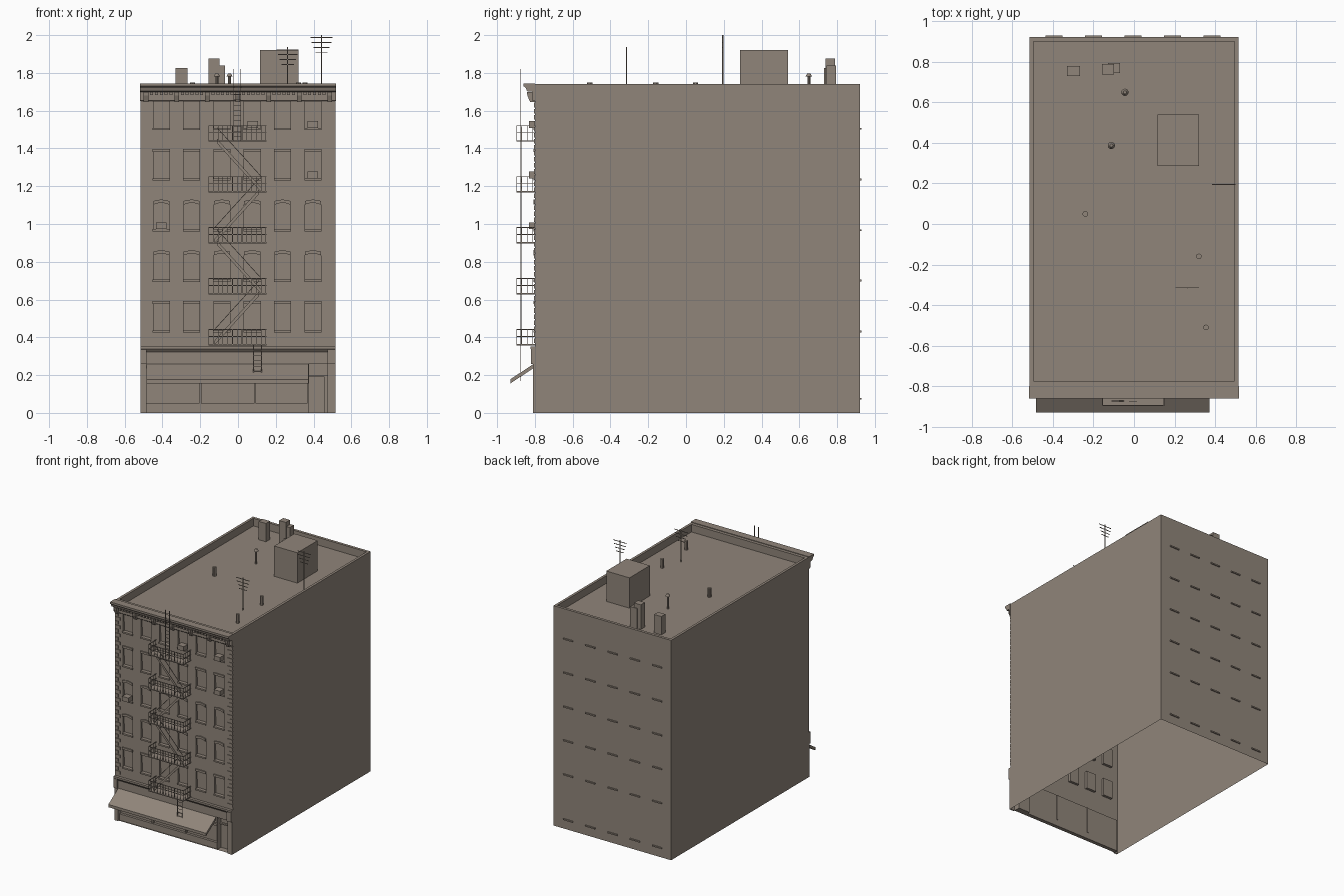
import bpy, bmesh, math
from mathutils import Vector, Matrix

if "Cube" in bpy.data.objects:
    bpy.data.objects.remove(bpy.data.objects["Cube"])

stone = bpy.data.materials.new("warm_grey_brown")
stone.diffuse_color = (0.28, 0.235, 0.195, 1)
stone.use_nodes = True
stone.node_tree.nodes["Principled BSDF"].inputs["Base Color"].default_value = stone.diffuse_color

W, YF, YB, TOP, ROOF = 0.515, -0.80, 0.922, 1.74, 1.68
COLS = [-0.406 + 0.1605 * i for i in range(6)]
SILLS = [0.437 + 0.268 * i for i in range(5)]
WIN_W, WIN_H = 0.085, 0.143


class Part:
    """Collects simple solids into one named mesh."""
    def __init__(self, name):
        self.name, self.bm = name, bmesh.new()

    def quad(self, *pts):
        self.bm.faces.new([self.bm.verts.new(p) for p in pts])

    def box(self, x0, x1, y0, y1, z0, z1):
        m = Matrix.Translation(((x0 + x1) / 2, (y0 + y1) / 2, (z0 + z1) / 2)) @ \
            Matrix.Diagonal((x1 - x0, y1 - y0, z1 - z0, 1))
        bmesh.ops.create_cube(self.bm, size=1, matrix=m)

    def prism(self, pts, offset):
        """Closed polygon of 3D points swept by offset."""
        f = self.bm.faces.new([self.bm.verts.new(p) for p in pts])
        new = bmesh.ops.extrude_face_region(self.bm, geom=[f], use_keep_orig=True)["geom"]
        vs = [v for v in new if isinstance(v, bmesh.types.BMVert)]
        bmesh.ops.translate(self.bm, verts=vs, vec=offset)

    def cyl(self, x, y, z0, z1, r, r2=None, n=10):
        bmesh.ops.create_cone(self.bm, cap_ends=True, segments=n, radius1=r,
                              radius2=r if r2 is None else r2, depth=z1 - z0,
                              matrix=Matrix.Translation((x, y, (z0 + z1) / 2)))

    def done(self, recalc=True):
        bmesh.ops.remove_doubles(self.bm, verts=self.bm.verts, dist=1e-5)
        if recalc:
            bmesh.ops.recalc_face_normals(self.bm, faces=self.bm.faces)
        me = bpy.data.meshes.new(self.name)
        self.bm.to_mesh(me)
        self.bm.free()
        me.materials.append(stone)
        ob = bpy.data.objects.new(self.name, me)
        bpy.context.collection.objects.link(ob)
        return ob


# Side and back walls, parapet and sunken roof (open underneath)
p = Part("building_shell")
outer = [(-W, YF), (W, YF), (W, YB), (-W, YB)]
inner = [(-0.495, -0.775), (0.495, -0.775), (0.495, 0.9), (-0.495, 0.9)]
for i in range(4):
    a, b, c, d = outer[i], outer[(i + 1) % 4], inner[(i + 1) % 4], inner[i]
    if i:
        p.quad((*a, 0), (*b, 0), (*b, TOP), (*a, TOP))
    p.quad((*a, TOP), (*b, TOP), (*c, TOP), (*d, TOP))
    p.quad((*d, TOP), (*c, TOP), (*c, ROOF), (*d, ROOF))
p.quad(*[(*q, ROOF) for q in inner])
p.done()

# Front wall with recessed windows
p = Part("front_wall")
xs = [-W] + [c + s * WIN_W / 2 for c in COLS for s in (-1, 1)] + [W]
zs = [0.26] + [z + h for z in SILLS for h in (0, WIN_H)] + [TOP]
D = YF + 0.02


def recess(part, x0, x1, z0, z1, d):
    c = [(x0, z0), (x1, z0), (x1, z1), (x0, z1)]
    part.quad(*[(x, d, z) for x, z in c])
    for k in range(4):
        (ax, az), (bx, bz) = c[k], c[(k + 1) % 4]
        part.quad((ax, YF, az), (bx, YF, bz), (bx, d, bz), (ax, d, az))


for i in range(len(xs) - 1):
    for j in range(len(zs) - 1):
        x0, x1, z0, z1 = xs[i], xs[i + 1], zs[j], zs[j + 1]
        if i % 2 and j % 2:
            recess(p, x0, x1, z0, z1, D)
        else:
            p.quad((x0, YF, z0), (x1, YF, z0), (x1, YF, z1), (x0, YF, z1))
# ground floor: piers and recessed shop opening
for x0, x1 in ((-W, -0.485), (0.475, W)):
    p.quad((x0, YF, 0), (x1, YF, 0), (x1, YF, 0.26), (x0, YF, 0.26))
recess(p, -0.485, 0.375, 0, 0.26, YF + 0.03)
recess(p, 0.375, 0.475, 0, 0.26, YF + 0.05)
p.done()

# Window sashes, sills and lintels (arched on the second and third rows)
p = Part("window_trim")
for r, z in enumerate(SILLS):
    for c in COLS:
        h = WIN_W / 2
        p.box(c - h, c + h, D - 0.006, D, z + 0.07, z + WIN_H)
        p.box(c - h - 0.003, c + h + 0.003, YF - 0.008, YF, z - 0.012, z)
        t = z + WIN_H
        if r in (1, 2):
            arc = [(c - h + WIN_W * k / 6, YF, t - 0.014 + 0.01 * math.sin(math.pi * k / 6))
                   for k in range(7)]
            p.prism(arc + [(c + h, YF, t + 0.006), (c, YF, t + 0.014), (c - h, YF, t + 0.006)],
                    (0, -0.008, 0))
        else:
            p.box(c - h - 0.003, c + h + 0.003, YF - 0.008, YF, t - 0.004, t + 0.013)
p.done()

# Alternating corner blocks
p = Part("corner_blocks")
for k in range(40):
    z, w = 0.37 + k * 0.032, (0.045, 0.028)[k % 2]
    for s in (-1, 1):
        p.box(*sorted((s * W, s * (W - w))), YF - 0.005, YF, z, z + 0.024)
p.done()

# Window air conditioners
p = Part("air_conditioners")
for c, r in ((0.078, 4), (0.396, 4), (0.396, 3), (-0.406, 2)):
    p.box(c - 0.027, c + 0.027, YF - 0.03, D, SILLS[r], SILLS[r] + 0.036)
p.done()

# Roof cornice: stepped profile, brackets and dentils
p = Part("cornice")
prof = [(YF, 1.745), (-0.86, 1.745), (-0.86, 1.73), (-0.848, 1.72), (-0.842, 1.703),
        (-0.815, 1.70), (-0.815, 1.655), (-0.81, 1.65), (YF, 1.65)]
p.prism([(-0.518, y, z) for y, z in prof], (1.036, 0, 0))
for i in range(7):
    x = -0.487 + i * 0.1622
    p.prism([(x - 0.012, y, z) for y, z in
             ((YF, 1.70), (-0.842, 1.70), (-0.84, 1.68), (-0.825, 1.645), (YF, 1.645))],
            (0.024, 0, 0))
    if i < 6:
        for k in range(5):
            d = x + 0.03 + k * 0.0255
            p.box(d - 0.008, d + 0.008, -0.832, YF, 1.683, 1.70)
p.done()

# Shop front: fascia, moulding, piers, base panel and door frame
p = Part("shop_front")
p.prism([(-W, y, z) for y, z in
         ((YF, 0.352), (-0.822, 0.352), (-0.822, 0.338), (-0.808, 0.322), (-0.808, 0.26), (YF, 0.26))],
        (2 * W, 0, 0))
for x0, x1 in ((-W, -0.485), (0.475, W)):
    p.box(x0, x1, -0.81, YF, 0, 0.26)
    p.box(x0, x1, -0.82, YF, 0.26, 0.335)
p.box(-0.485, 0.375, -0.79, -0.77, 0, 0.05)
p.box(-0.485, 0.375, -0.785, -0.77, 0.178, 0.195)
for x in (-0.2, 0.09, 0.37):
    p.box(x - 0.006, x + 0.006, -0.785, -0.765, 0.05 if x < 0.3 else 0, 0.26)
p.box(0.376, 0.475, -0.765, -0.75, 0.19, 0.20)
p.box(0.458, 0.475, -0.765, -0.75, 0, 0.19)
p.done()

# Awning: sloping sheet with hanging edge
p = Part("awning")
A0, A1 = -0.484, 0.372
p.prism([(A0, y, z) for y, z in ((-0.805, 0.26), (-0.93, 0.178), (-0.93, 0.156), (-0.927, 0.156),
                                 (-0.927, 0.176), (-0.805, 0.256))], (A1 - A0, 0, 0))
for x in (A0, A1 - 0.003):
    p.prism([(x, y, z) for y, z in ((-0.805, 0.258), (-0.93, 0.178), (-0.93, 0.156), (-0.805, 0.238))],
            (0.003, 0, 0))
p.done()

# Fire escape balconies with railings
p = Part("fire_escape_balconies")
FX0, FX1, FY = -0.157, 0.15, -0.898
FLOORS = [0.358 + 0.2695 * i for i in range(5)]
t = 0.004
for z in FLOORS:
    p.box(FX0, FX1, FY, YF, z, z + 0.007)
    for h in (0.045, 0.082):
        p.box(FX0, FX1, FY, FY + t, z + h, z + h + t)
        for x in (FX0, FX1 - t):
            p.box(x, x + t, FY, YF, z + h, z + h + t)
    for k in range(13):
        x = FX0 + (FX1 - FX0 - t) * k / 12
        p.box(x, x + 0.003, FY, FY + 0.003, z, z + 0.084)
    for y in (-0.87, -0.84, -0.812):
        for x in (FX0, FX1 - t):
            p.box(x, x + 0.003, y, y + 0.003, z, z + 0.084)
p.done()

# Zigzag stairs: flat stringer and handrail between balconies
p = Part("fire_escape_stairs")
for i in range(4):
    s = 1 if i % 2 else -1
    lo, hi = FLOORS[i], FLOORS[i + 1]
    xl, xh = s * 0.125, -s * 0.11
    for dz, h in ((0, 0.024), (0.08, 0.005)):
        p.prism([(xl, -0.875, lo + dz), (xh, -0.875, hi - 0.01 + dz),
                 (xh, -0.875, hi - 0.01 + dz + h), (xl, -0.875, lo + dz + h)], (0, 0.004, 0))
p.done()

# Roof ladder and drop ladder
p = Part("fire_escape_ladders")
for x0, x1, z0, z1, top in ((-0.025, 0.012, 1.44, 1.82, 1.70), (0.08, 0.123, 0.17, 0.36, 0.36)):
    for x in (x0, x1):
        p.box(x, x + t, -0.877, -0.873, z0, z1)
    z = z0 + 0.02
    while z < top:
        p.box(x0, x1, -0.876, -0.874, z, z + 0.003)
        z += 0.028
p.done()

# Back window sills
p = Part("back_sills")
for c in range(5):
    for z in (0.075, 0.43, 0.70, 0.967, 1.236, 1.504):
        x = -0.395 + 0.195 * c
        p.box(x - 0.042, x + 0.042, YB - 0.002, YB + 0.008, z - 0.005, z + 0.005)
p.done()

# Roof stair house and chimneys
p = Part("roof_stair_house")
p.box(0.117, 0.32, 0.285, 0.54, ROOF, 1.92)
p.done()
p = Part("chimneys")
p.box(-0.33, -0.267, 0.73, 0.78, ROOF, 1.825)
p.box(-0.157, -0.098, 0.738, 0.79, ROOF, 1.875)
p.box(-0.128, -0.068, 0.745, 0.795, ROOF, 1.84)
p.done()

# Roof pipes and capped vents
p = Part("roof_vents")
for x, y in ((-0.24, 0.05), (0.32, -0.16), (0.355, -0.51)):
    p.cyl(x, y, ROOF, 1.75, 0.014)
for x, y in ((-0.045, 0.65), (-0.112, 0.387)):
    p.cyl(x, y, ROOF, 1.78, 0.008)
    p.cyl(x, y, 1.78, 1.797, 0.018, 0.008)
p.done()

# Aerials with stacked crossbars
p = Part("roof_aerials")
for x, y, top, r in ((0.442, 0.195, 2.0, 0.004), (0.263, -0.315, 1.937, 0.003)):
    p.cyl(x, y, ROOF, top, r, n=6)
    for k, w in enumerate((0.058, 0.052, 0.043, 0.033)):
        z = top - 0.012 - 0.027 * k
        p.box(x - w, x + w, y - 0.002, y + 0.002, z - 0.002, z + 0.002)
p.done()
